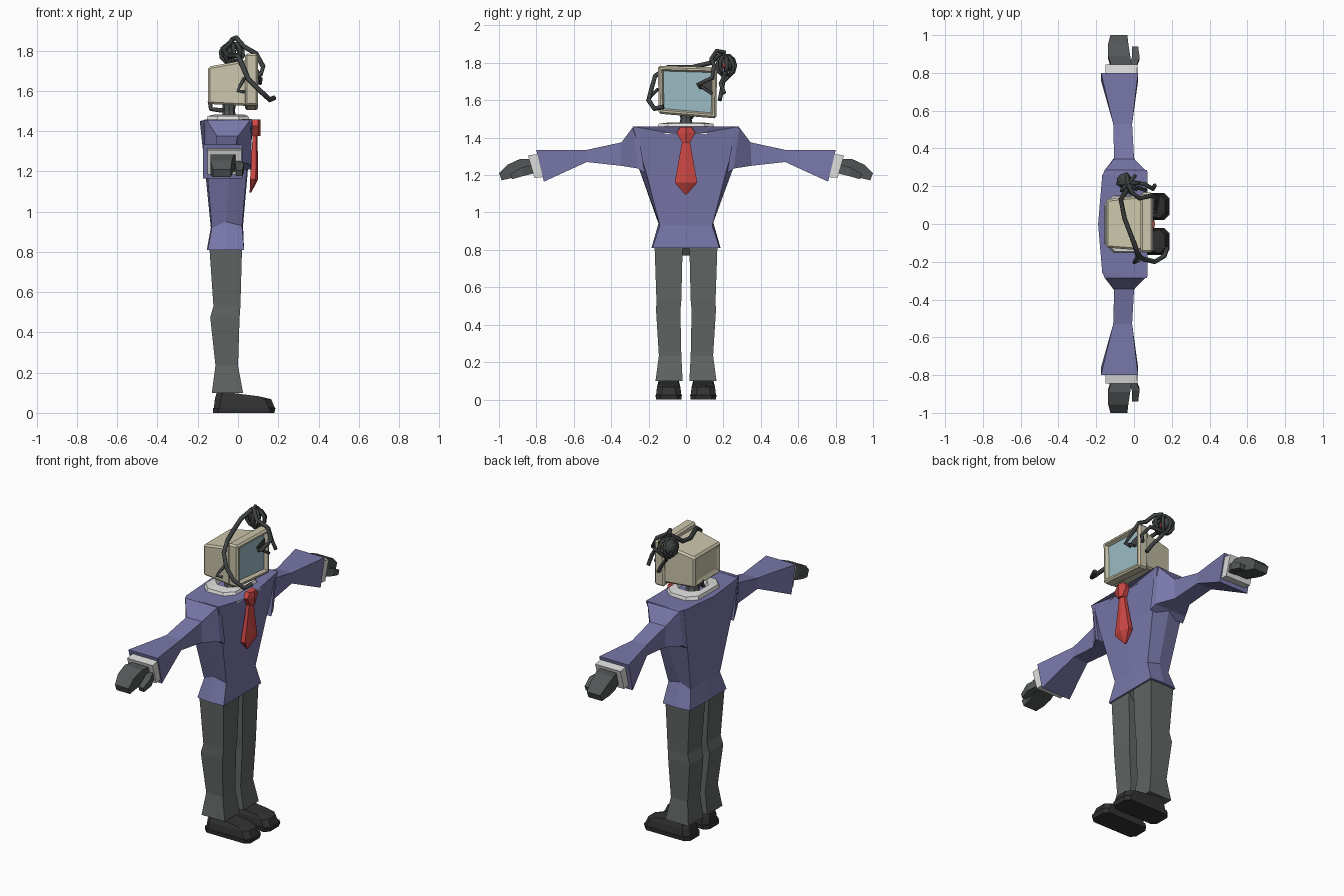
import bpy, bmesh, math
from mathutils import Vector, Matrix

if "Cube" in bpy.data.objects:
    bpy.data.objects.remove(bpy.data.objects["Cube"])

COLOURS = {
    "suit_purple": (0.19, 0.185, 0.40), "trouser_grey": (0.115, 0.13, 0.125),
    "shoe_black": (0.032, 0.032, 0.032), "casing_beige": (0.60, 0.56, 0.41),
    "screen_blue": (0.32, 0.50, 0.55), "tie_red": (0.62, 0.065, 0.06),
    "shirt_white": (0.72, 0.72, 0.71), "hand_grey": (0.085, 0.095, 0.095),
    "cable_grey": (0.05, 0.055, 0.055),
}
MATS = {}
for n, c in COLOURS.items():
    MATS[n] = bpy.data.materials.new(n)
    MATS[n].diffuse_color = (*c, 1)


def finish(name, bm, *mats):
    bmesh.ops.recalc_face_normals(bm, faces=bm.faces)
    me = bpy.data.meshes.new(name)
    bm.to_mesh(me)
    bm.free()
    for m in mats:
        me.materials.append(MATS[m])
    ob = bpy.data.objects.new(name, me)
    bpy.context.collection.objects.link(ob)
    return ob


def loft(name, rings, mat, side=1):
    """Skin a list of point rings; side=-1 mirrors across y."""
    bm = bmesh.new()
    vs = [[bm.verts.new((x, y * side, z)) for x, y, z in r] for r in rings]
    n = len(rings[0])
    for a, b in zip(vs, vs[1:]):
        for i in range(n):
            j = (i + 1) % n
            bm.faces.new((a[i], a[j], b[j], b[i]))
    bm.faces.new(vs[0])
    bm.faces.new(vs[-1])
    return finish(name, bm, mat)


def flat(x0, x1, y0, y1, z, c=0.0):
    """Horizontal rectangle ring with optional cut corners."""
    if not c:
        return [(x0, y0, z), (x1, y0, z), (x1, y1, z), (x0, y1, z)]
    return [(x0 + c, y0, z), (x1 - c, y0, z), (x1, y0 + c, z), (x1, y1 - c, z),
            (x1 - c, y1, z), (x0 + c, y1, z), (x0, y1 - c, z), (x0, y0 + c, z)]


def across(y0, y1, x0, x1, z0, z1):
    """Rectangle ring for arm sections; top sits at y0, bottom at y1."""
    return [(x0, y1, z0), (x1, y1, z0), (x1, y0, z1), (x0, y0, z1)]


def box(name, x0, x1, y0, y1, z0, z1, mat, bevel=0.0):
    ob = loft(name, [flat(x0, x1, y0, y1, z0), flat(x0, x1, y0, y1, z1)], mat)
    if bevel:
        m = ob.modifiers.new("bevel", "BEVEL")
        m.width, m.segments = bevel, 1
    return ob


def cable(name, pts, r=0.011, closed=False):
    cu = bpy.data.curves.new(name, "CURVE")
    cu.dimensions = "3D"
    cu.bevel_depth, cu.bevel_resolution = r, 1
    cu.use_fill_caps = True
    sp = cu.splines.new("POLY")
    sp.points.add(len(pts) - 1)
    for p, co in zip(sp.points, pts):
        p.co = (*co, 1)
    sp.use_cyclic_u = closed
    cu.materials.append(MATS["cable_grey"])
    ob = bpy.data.objects.new(name, cu)
    bpy.context.collection.objects.link(ob)
    bpy.ops.object.select_all(action="DESELECT")
    ob.select_set(True)
    bpy.context.view_layer.objects.active = ob
    bpy.ops.object.convert(target="MESH")


# Jacket body: front centre, front edge, side, back edge, back centre, mirrored
def body_ring(fc, f, s, b, bc):
    half = [f, s, b]
    return [fc, *half, bc] + [(x, -y, z) for x, y, z in reversed(half)]


loft("jacket", [
    body_ring((.03, 0, .81), (.03, .18, .81), (-.06, .185, .81), (-.15, .175, .81), (-.155, 0, .81)),
    body_ring((.025, 0, .93), (.02, .14, .93), (-.06, .145, .95), (-.13, .14, .92), (-.135, 0, .92)),
    body_ring((.05, 0, 1.22), (.045, .215, 1.22), (-.04, .25, 1.23), (-.155, .21, 1.22), (-.165, 0, 1.22)),
    body_ring((.075, 0, 1.41), (.07, .285, 1.46), (-.04, .28, 1.457), (-.168, .26, 1.455), (-.19, 0, 1.45)),
], "suit_purple")
loft("hips", [flat(-.11, -.01, -.04, .04, .77), flat(-.14, .02, -.165, .165, .815)], "trouser_grey")

for side, tag in ((1, "left"), (-1, "right")):
    # Sleeve, cuff and hand
    loft(tag + "_sleeve", [
        across(.26, .22, -.166, .068, 1.21, 1.458),
        across(.285, .255, -.155, .06, 1.235, 1.455),
        across(.345, .35, -.105, .0, 1.25, 1.375),
        across(.53, .53, -.11, -.01, 1.27, 1.335),
        across(.80, .76, -.175, .022, 1.165, 1.333),
    ], "suit_purple", side)
    loft(tag + "_cuff", [
        across(.78, .75, -.15, .015, 1.19, 1.315),
        across(.845, .81, -.152, .018, 1.185, 1.305),
    ], "shirt_white", side)
    loft(tag + "_hand", [
        across(.82, .80, -.115, -.01, 1.215, 1.285),
        across(.89, .875, -.137, -.02, 1.20, 1.285),
        across(.955, .93, -.137, -.03, 1.185, 1.255),
        across(1.0, .985, -.125, -.035, 1.172, 1.21),
    ], "hand_grey", side)
    loft(tag + "_thumb", [
        across(.82, .81, -.04, .005, 1.21, 1.255),
        across(.88, .87, -.012, .03, 1.195, 1.24),
        across(.94, .93, -.01, .022, 1.178, 1.205),
    ], "hand_grey", side)
    # Trouser leg
    loft(tag + "_leg", [
        flat(-.13, .025, .018, .163, .10),
        flat(-.112, .0, .025, .145, .235),
        flat(-.138, .008, .03, .16, .475),
        flat(-.122, .012, .025, .158, .53),
        flat(-.142, .02, .018, .168, .82),
    ], "trouser_grey", side)
    # Shoe with thin sole
    loft(tag + "_sole", [flat(-.125, .18, .025, .16, 0, .025),
                         flat(-.125, .187, .022, .163, .025, .025)], "shoe_black", side)
    loft(tag + "_shoe", [flat(-.12, .183, .025, .16, .025, .03),
                         flat(-.115, .165, .03, .155, .068, .03),
                         [(x, y, .105 - max(0, x) * .22)
                          for x, y, _ in flat(-.105, .13, .04, .145, 0, .03)]], "shoe_black", side)

# Shirt collar with sunken middle, and neck
loft("collar", [
    flat(-.165, .075, -.165, .165, 1.42, .05), flat(-.15, .05, -.145, .145, 1.475, .05),
    flat(-.12, .03, -.085, .085, 1.482, .04), flat(-.11, .02, -.07, .07, 1.45, .03),
], "shirt_white")
loft("neck", [[(-.045 + r * math.cos(a * math.pi / 4), r * math.sin(a * math.pi / 4), z) for a in range(8)]
              for z, r in ((1.42, .05), (1.47, .036), (1.50, .03), (1.54, .034))], "hand_grey")

# Tie: knot and blade
def tie_ring(x, w, z, t=.022):
    return [(x - t, -w, z), (x + t * .4, -w, z), (x + t, 0, z), (x + t * .4, w, z), (x - t, w, z)]


loft("tie_knot", [tie_ring(.09, .022, 1.375), tie_ring(.09, .05, 1.425), tie_ring(.09, .03, 1.457)], "tie_red")
loft("tie_blade", [tie_ring(.062, .004, 1.095, .004), tie_ring(.08, .06, 1.16, .02),
                   tie_ring(.085, .02, 1.385, .012)], "tie_red")

# Monitor head: tapered casing with a recessed back panel
bm = bmesh.new()
sect = [(-.148, -.125, .13, 1.535, 1.72), (.045, -.14, .15, 1.525, 1.755)]
vs = [[bm.verts.new(p) for p in ((x, a, b), (x, c, b), (x, c, d), (x, a, d))] for x, a, c, b, d in sect]
for i in range(4):
    j = (i + 1) % 4
    bm.faces.new((vs[0][i], vs[0][j], vs[1][j], vs[1][i]))
back = bm.faces.new(vs[0])
bm.faces.new(vs[1])
bmesh.ops.recalc_face_normals(bm, faces=bm.faces)
bmesh.ops.bevel(bm, geom=bm.edges[:], offset=.01, segments=1, affect="EDGES")
back = min(bm.faces, key=lambda f: f.calc_center_median().x)
bmesh.ops.inset_individual(bm, faces=[back], thickness=.03, depth=-.01)
finish("head_casing", bm, "casing_beige")

# Bezel with recessed screen
bm = bmesh.new()
lo, hi = [(-.146, 1.528), (.162, 1.503), (.166, 1.776), (-.15, 1.785)], []
ring = [[bm.verts.new((x, y, z)) for y, z in lo] for x in (.035, .10)]
for i in range(4):
    j = (i + 1) % 4
    bm.faces.new((ring[0][i], ring[0][j], ring[1][j], ring[1][i]))
bm.faces.new(ring[0])
bm.faces.new(ring[1])
bmesh.ops.recalc_face_normals(bm, faces=bm.faces)
bmesh.ops.bevel(bm, geom=bm.edges[:], offset=.01, segments=1, affect="EDGES")
front = max(bm.faces, key=lambda f: f.calc_center_median().x)
bmesh.ops.inset_individual(bm, faces=[front], thickness=.014, depth=0)
bmesh.ops.inset_individual(bm, faces=[front], thickness=.012, depth=-.02)
front.material_index = 1
finish("head_bezel_and_screen", bm, "casing_beige", "screen_blue")

# Hole in the screen where a cable breaks through
loft("screen_crack", [[(x, .055, 1.69), (x, .135, 1.645), (x, .135, 1.72)] for x in (.078, .085)], "cable_grey")

# Mechanical eye: caged red ball
eye = Vector((-.03, .215, 1.785))
bm = bmesh.new()
bmesh.ops.create_icosphere(bm, subdivisions=1, radius=.024, matrix=Matrix.Translation(eye))
finish("eye_ball", bm, "tie_red")
bm = bmesh.new()
bmesh.ops.create_icosphere(bm, subdivisions=2, radius=.042,
                           matrix=Matrix.Translation(eye + Vector((-.02, .012, .01))))
finish("eye_socket", bm, "cable_grey")
for k, (tilt, turn) in enumerate(((0, .2), (.9, .9), (1.5, 1.6), (-.8, 2.4))):
    m = Matrix.Rotation(turn, 3, "Z") @ Matrix.Rotation(tilt, 3, "X")
    cable(f"eye_hoop_{k}", [eye + m @ Vector((0, .05 * math.cos(a * math.pi / 5), .058 * math.sin(a * math.pi / 5)))
                            for a in range(10)], .010, True)

# Cables wrapped around the head
cable("long_cable", [(-.03, .19, 1.85), (-.07, .13, 1.80), (-.05, .03, 1.775), (0, -.10, 1.775),
                     (.02, -.165, 1.73), (.05, -.185, 1.66), (.11, -.20, 1.60), (.16, -.17, 1.555),
                     (.178, -.12, 1.565)], .013)
cable("front_cable", [(-.03, .21, 1.855), (-.01, .165, 1.865), (.03, .135, 1.82), (.09, .15, 1.785),
                      (.125, .14, 1.72), (.115, .065, 1.685), (.085, .08, 1.67)], .012)
cable("crack_prong", [(.085, .07, 1.685), (.115, .10, 1.66), (.11, .14, 1.635)], .008)
cable("hanging_cable", [(0, .22, 1.74), (.06, .21, 1.745), (.10, .185, 1.69), (.11, .205, 1.635)])
cable("side_cable", [(-.03, .24, 1.74), (-.01, .20, 1.70), (.03, .19, 1.65), (.06, .18, 1.60)])
cable("side_hook", [(.03, -.15, 1.66), (.01, -.185, 1.625), (.0, -.205, 1.60), (.03, -.19, 1.595)], .009)
cable("rear_cable", [(-.14, .05, 1.55), (-.135, .03, 1.51), (-.10, .01, 1.505), (-.05, 0, 1.50)])

for m in bpy.data.materials:
    if m.users and not m.is_grease_pencil:
        m.use_nodes = True
        m.node_tree.nodes["Principled BSDF"].inputs["Base Color"].default_value = m.diffuse_color
